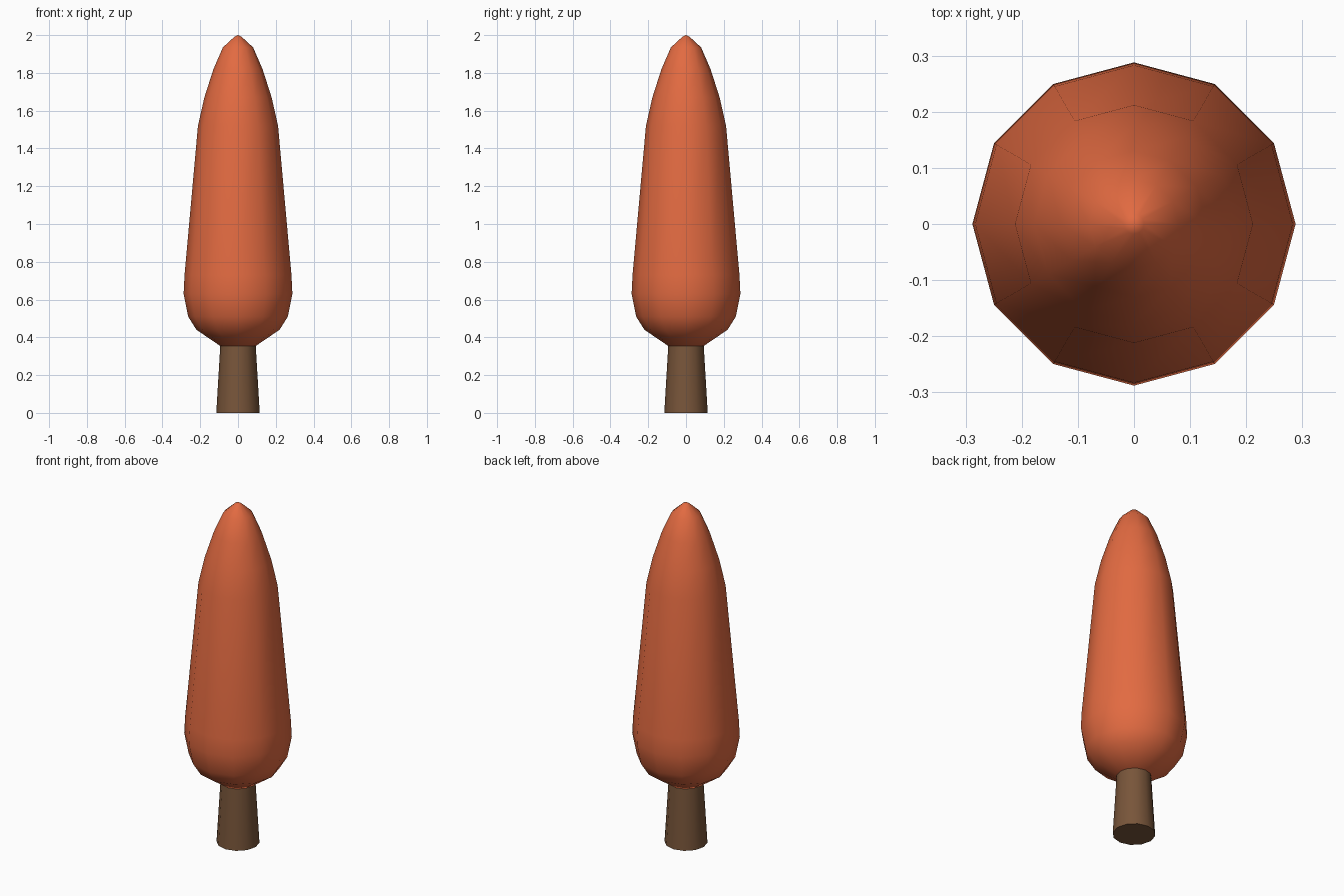
import bpy, bmesh, math

cube = bpy.data.objects.get("Cube")
if cube:
    bpy.data.objects.remove(cube, do_unlink=True)


def material(name, rgb):
    mat = bpy.data.materials.new(name)
    mat.use_nodes = True
    mat.diffuse_color = (*rgb, 1)
    mat.node_tree.nodes["Principled BSDF"].inputs["Base Color"].default_value = (*rgb, 1)
    return mat


def turned(name, profile, sides, mat, angle, tip=None):
    """Stack rings of (radius, height) into a closed round part."""
    bm = bmesh.new()
    rings = []
    for r, z in profile:
        rings.append([bm.verts.new((r * math.cos(math.tau * i / sides),
                                    r * math.sin(math.tau * i / sides), z))
                      for i in range(sides)])
    for low, high in zip(rings, rings[1:]):
        for i in range(sides):
            j = (i + 1) % sides
            bm.faces.new((low[i], low[j], high[j], high[i]))
    bm.faces.new(rings[0][::-1])
    if tip is None:
        bm.faces.new(rings[-1])
    else:
        top = bm.verts.new((0, 0, tip))
        for i in range(sides):
            bm.faces.new((rings[-1][i], rings[-1][(i + 1) % sides], top))
    mesh = bpy.data.meshes.new(name)
    bm.to_mesh(mesh)
    bm.free()
    mesh.materials.append(mat)
    obj = bpy.data.objects.new(name, mesh)
    bpy.context.collection.objects.link(obj)
    bpy.ops.object.select_all(action='DESELECT')
    obj.select_set(True)
    bpy.context.view_layer.objects.active = obj
    bpy.ops.object.shade_smooth_by_angle(angle=math.radians(angle))
    return obj


bark = material("brown bark", (0.188, 0.091, 0.042))
leaves = material("autumn orange", (0.76, 0.145, 0.053))

# Tapered trunk
turned("trunk", [(0.115, 0), (0.093, 0.37)], 12, bark, 40)

# Tall leafy crown, rounded below and pointed above
crown_profile = [(0.095, 0.355), (0.22, 0.44), (0.264, 0.51), (0.288, 0.63),
                 (0.283, 0.73), (0.212, 1.52), (0.178, 1.67), (0.13, 1.82),
                 (0.08, 1.935), (0.018, 1.992)]
turned("crown", crown_profile, 12, leaves, 60, tip=2.0)
